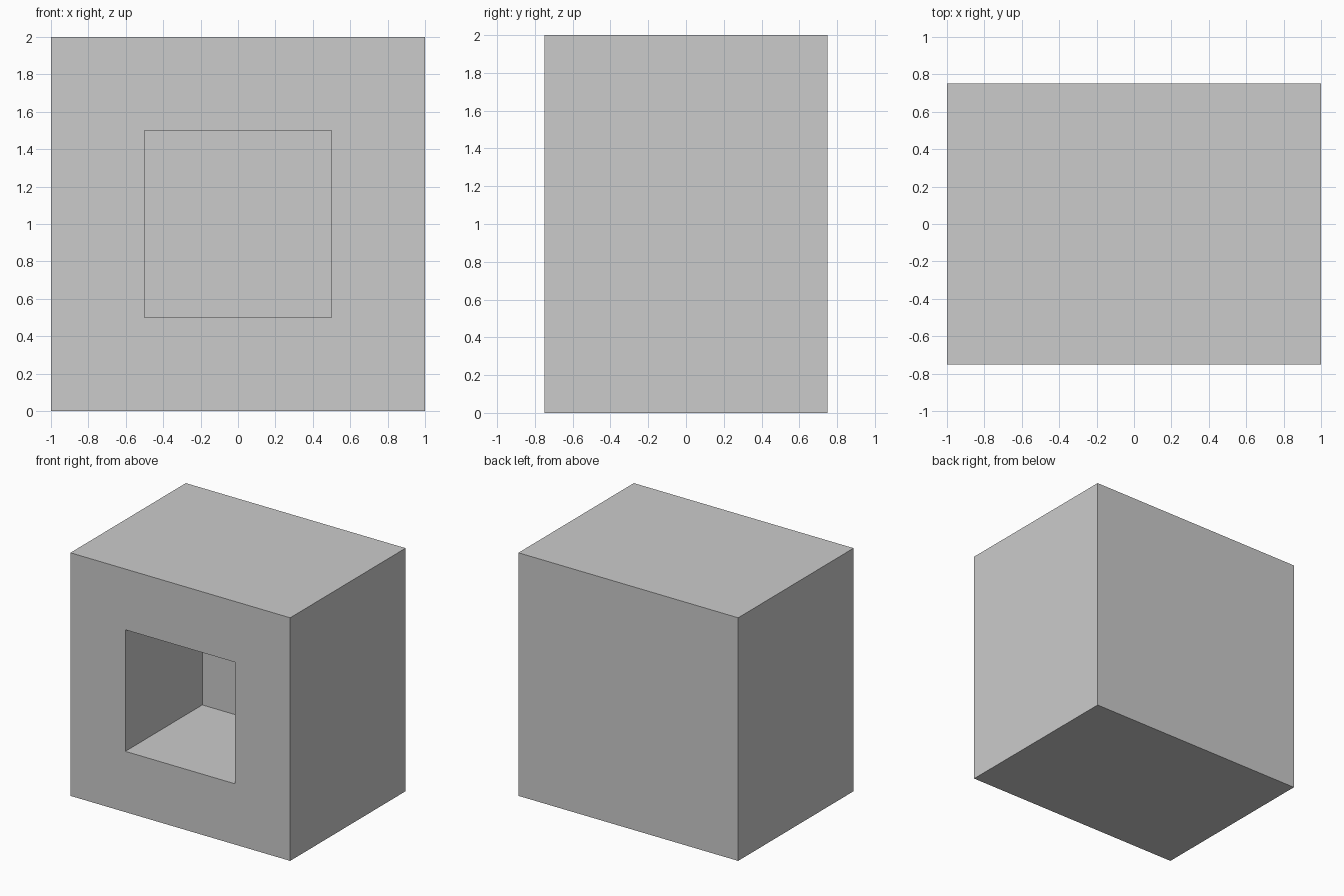
import bpy, bmesh
from mathutils import Matrix, Vector

if "Cube" in bpy.data.objects:
    bpy.data.objects.remove(bpy.data.objects["Cube"])

# Box body, 2 wide x 1.5 deep x 2 high, standing on the ground
bm = bmesh.new()
bmesh.ops.create_cube(bm, size=1, matrix=Matrix.Translation((0, 0, 1)) @ Matrix.Diagonal((2, 1.5, 2, 1)))
bm.normal_update()

# Square recess in the front face, 1 unit deep
front = min(bm.faces, key=lambda f: f.calc_center_median().y)
bmesh.ops.inset_region(bm, faces=[front], thickness=0.5, use_even_offset=True)
floor = bmesh.ops.extrude_discrete_faces(bm, faces=[front])["faces"][0]
bmesh.ops.translate(bm, verts=floor.verts, vec=Vector((0, 1, 0)))
bmesh.ops.recalc_face_normals(bm, faces=bm.faces)

mesh = bpy.data.meshes.new("recessed_box")
bm.to_mesh(mesh)
bm.free()
bpy.context.collection.objects.link(bpy.data.objects.new("recessed_box", mesh))
